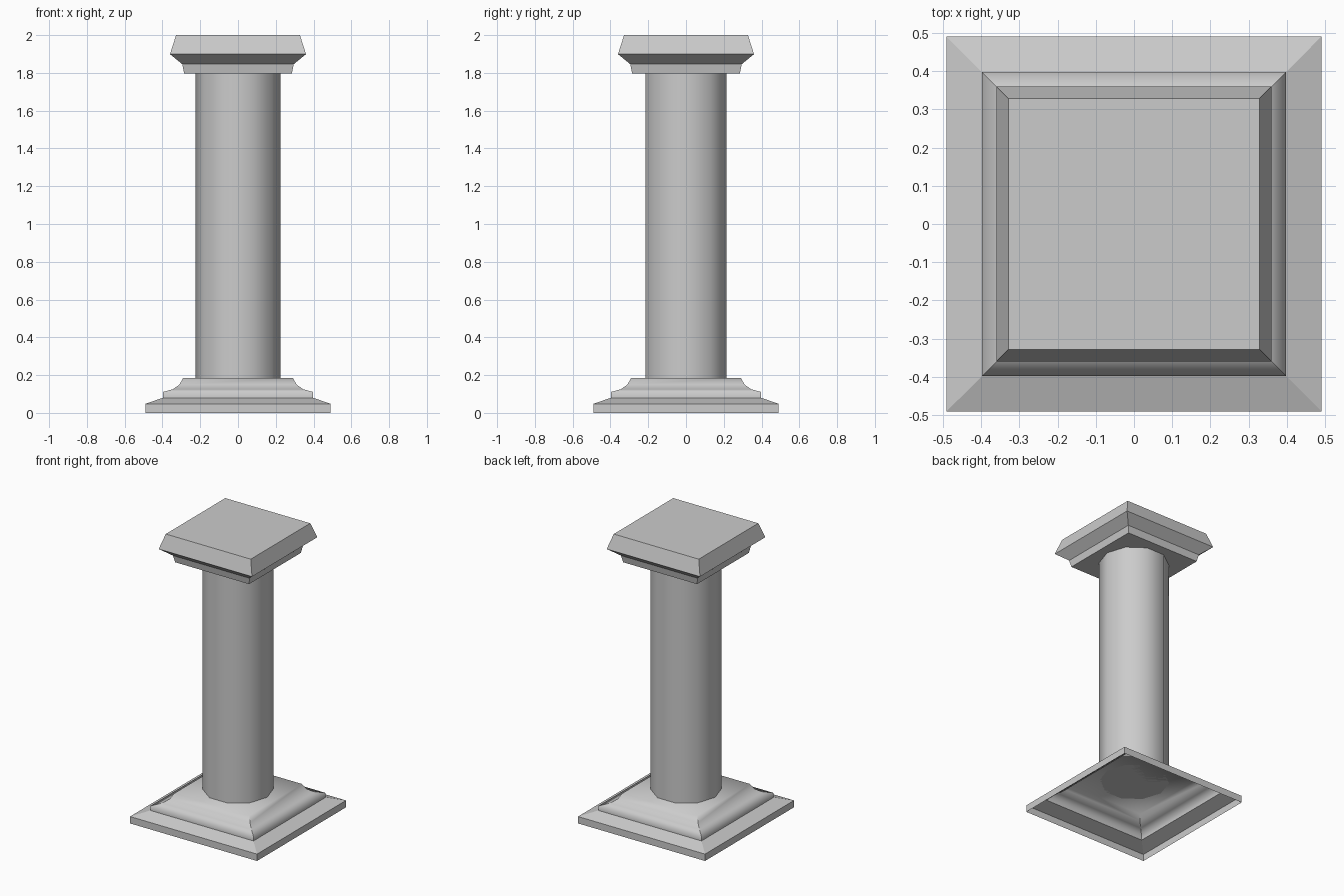
import bpy
import bmesh
from math import pi, cos, sin, radians

cube = bpy.data.objects.get("Cube")
if cube:
    bpy.data.objects.remove(cube, do_unlink=True)

# One plain stone colour
STONE = (0.6, 0.6, 0.6, 1.0)
stone = bpy.data.materials.new("grey stone")
stone.use_nodes = True
stone.diffuse_color = STONE
stone.node_tree.nodes["Principled BSDF"].inputs["Base Color"].default_value = STONE


def square(half, z):
    return [(half * sx, half * sy, z) for sx, sy in ((1, 1), (-1, 1), (-1, -1), (1, -1))]


def polygon(radius, z, sides):
    return [(radius * cos(2 * pi * i / sides), radius * sin(2 * pi * i / sides), z)
            for i in range(sides)]


def stack(name, rings, round_sides=False, open_bottom=False):
    """Join rings from bottom to top into one solid or bell-shaped shell."""
    bm = bmesh.new()
    loops = [[bm.verts.new(co) for co in ring] for ring in rings]
    for low, high in zip(loops, loops[1:]):
        n = len(low)
        for i in range(n):
            j = (i + 1) % n
            bm.faces.new((low[i], low[j], high[j], high[i]))
    bm.faces.new(loops[-1])
    if not open_bottom:
        bm.faces.new(reversed(loops[0]))
    for face in bm.faces:
        face.smooth = True
    # Corners stay crisp, only the shaft sides and the cove are smooth
    for edge in bm.edges:
        upright = abs(edge.verts[0].co.z - edge.verts[1].co.z) > 0.001
        if upright:
            edge.smooth = round_sides
        else:
            edge.smooth = edge.calc_face_angle(pi) < radians(30) and len(rings) > 4 \
                and edge.verts[0].co.z > 0.1
    mesh = bpy.data.meshes.new(name)
    bm.to_mesh(mesh)
    bm.free()
    mesh.materials.append(stone)
    obj = bpy.data.objects.new(name, mesh)
    bpy.context.collection.objects.link(obj)
    return obj


BASE_TOP, CAP_BOTTOM = 0.186, 1.798

# Stepped base with a hollow cove, open underneath
base_profile = [(0.49, 0), (0.49, 0.048), (0.398, 0.08), (0.398, 0.111),
                (0.345, 0.125), (0.31, 0.15), (0.29, BASE_TOP)]
stack("base", [square(h, z) for h, z in base_profile], open_bottom=True)

# Ten-sided shaft
stack("shaft", [polygon(0.225, z, 10) for z in (BASE_TOP, CAP_BOTTOM)], round_sides=True)

# Flared square capital
cap_profile = [(0.285, CAP_BOTTOM), (0.295, 1.846), (0.36, 1.899), (0.328, 2.0)]
stack("capital", [square(h, z) for h, z in cap_profile])
